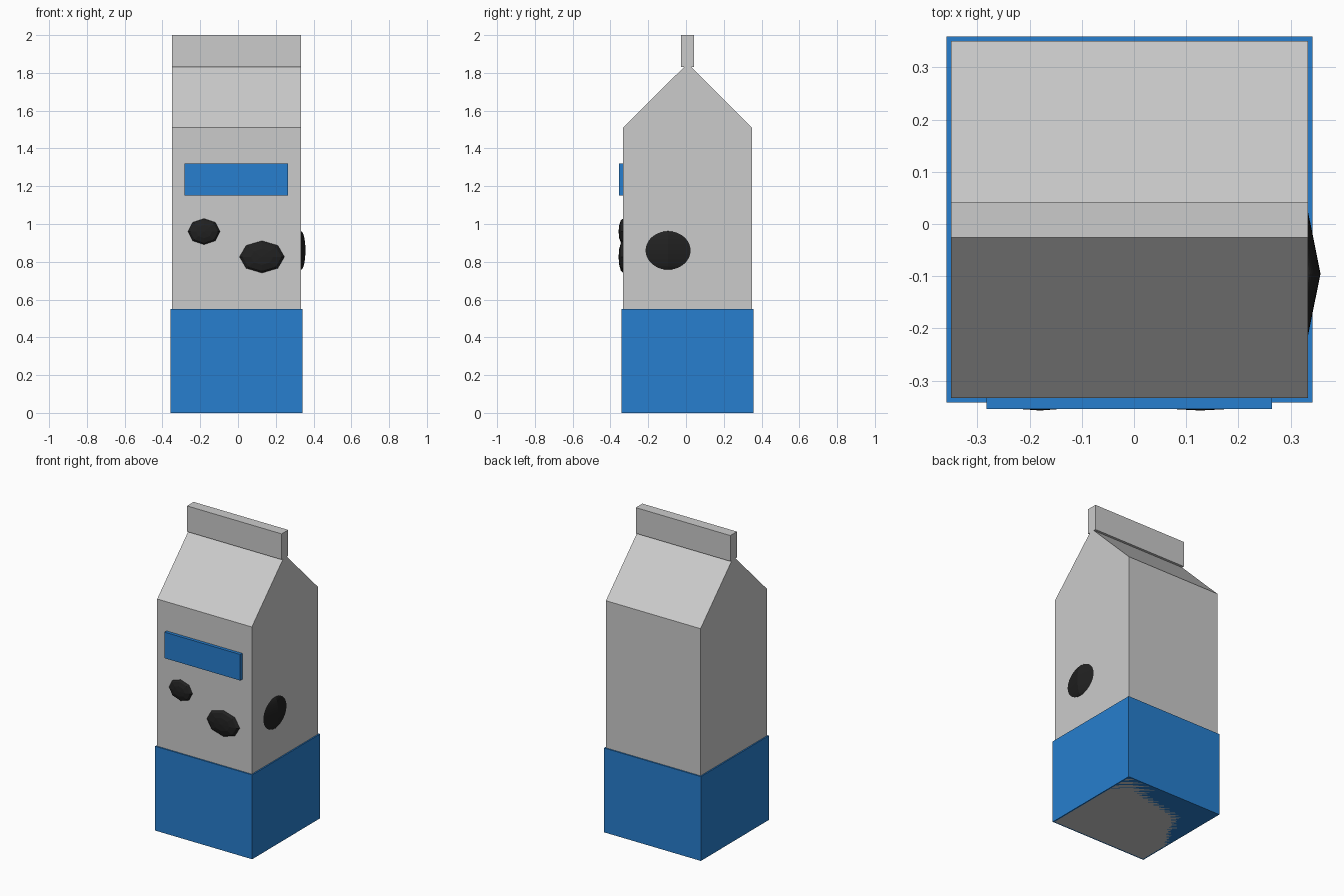
import bpy
from math import pi

if "Cube" in bpy.data.objects:
    bpy.data.objects.remove(bpy.data.objects["Cube"])

CX, CY = -0.0085, 0.0085   # carton axis
H = 0.3415                 # carton half width


def material(name, rgb):
    m = bpy.data.materials.new(name)
    m.diffuse_color = (*rgb, 1)
    m.use_nodes = True
    m.node_tree.nodes["Principled BSDF"].inputs["Base Color"].default_value = m.diffuse_color
    return m


blue = material("blue", (0.02, 0.21, 0.62))
black = material("black", (0.015, 0.015, 0.015))


def finish(name, mat):
    ob = bpy.context.object
    ob.name = name
    bpy.ops.object.transform_apply(location=False, rotation=True, scale=True)
    if mat:
        ob.data.materials.append(mat)
    return ob


def box(name, lo, hi, mat=None):
    bpy.ops.mesh.primitive_cube_add(size=1, location=[(a + b) / 2 for a, b in zip(lo, hi)])
    bpy.context.object.scale = [b - a for a, b in zip(lo, hi)]
    return finish(name, mat)


def spot(name, loc, scale, segments, rings, tilt=0):
    bpy.ops.mesh.primitive_uv_sphere_add(segments=segments, ring_count=rings, radius=1,
                                         location=loc, rotation=(tilt, 0, 0))
    bpy.ops.object.transform_apply(location=False, rotation=True, scale=False)
    bpy.context.object.scale = scale
    return finish(name, black)


# Carton body with gable roof: one profile extruded along x
profile = [(-H, 0), (H, 0), (H, 1.51), (0, 1.85), (-H, 1.51)]
n = len(profile)
verts = [(x, y, z) for x in (-H, H) for y, z in profile]
faces = [tuple(reversed(range(n))), tuple(range(n, 2 * n))]
faces += [(i, (i + 1) % n, (i + 1) % n + n, i + n) for i in range(n)]
mesh = bpy.data.meshes.new("carton_body")
mesh.from_pydata(verts, [], faces)
body = bpy.data.objects.new("carton_body", mesh)
body.location = (CX, CY, 0)
bpy.context.collection.objects.link(body)

# Sealed top fin
box("top_fin", (CX - H, CY - 0.034, 1.832), (CX + H, CY + 0.034, 2.0))

# Blue lower band and front label
box("lower_band", (CX - 0.35, CY - 0.35, 0), (CX + 0.35, CY + 0.35, 0.55), blue)
box("front_label", (-0.282, -0.354, 1.15), (0.264, -0.32, 1.32), blue)

# Dark spots on the front and right side
spot("front_spot_small", (-0.18, -0.333, 0.96), (0.085, 0.024, 0.069), 8, 6, pi / 2)
spot("front_spot_large", (0.127, -0.333, 0.826), (0.119, 0.024, 0.085), 8, 6, pi / 2)
spot("side_spot", (0.333, -0.095, 0.86), (0.024, 0.119, 0.102), 4, 20)
